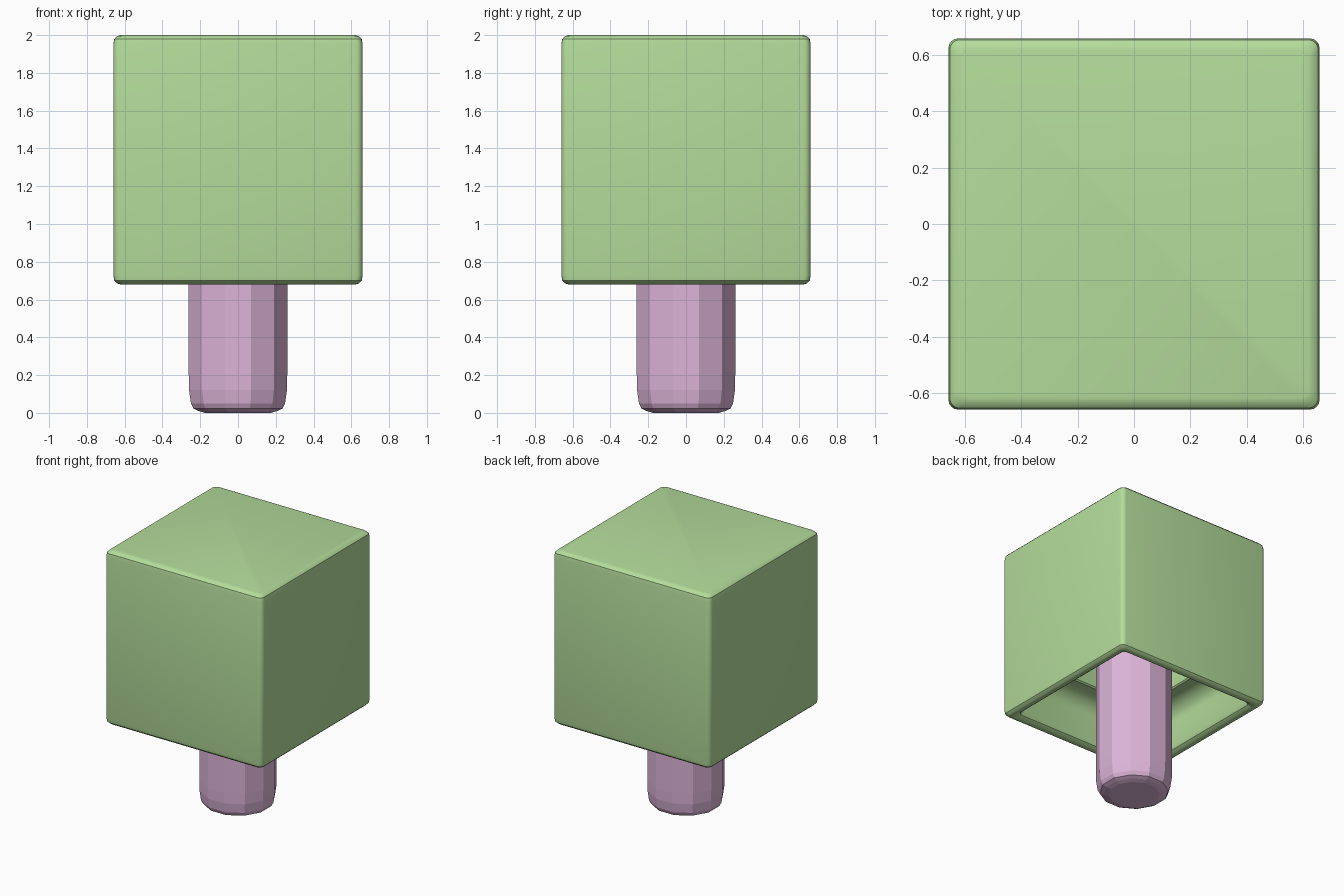
import bpy, bmesh
from math import sin, cos, pi

if "Cube" in bpy.data.objects:
    bpy.data.objects.remove(bpy.data.objects["Cube"])


def square_ring(half, z, r=0.035, seg=4):
    """Rounded square outline at height z."""
    pts = []
    for k in range(4):
        a0 = k * pi / 2
        sx = 1 if k in (0, 3) else -1
        sy = 1 if k in (0, 1) else -1
        for i in range(seg + 1):
            a = a0 + i / seg * pi / 2
            pts.append((sx * (half - r) + r * cos(a), sy * (half - r) + r * sin(a), z))
    return pts


def round_ring(rad, z, n=12):
    """Regular polygon outline with a flat facing the front."""
    return [(rad * cos((i + 0.5) * 2 * pi / n), rad * sin((i + 0.5) * 2 * pi / n), z)
            for i in range(n)]


def loft(name, rings, color, smooth):
    """Skin a list of rings and cap both ends."""
    bm = bmesh.new()
    loops = [[bm.verts.new(p) for p in ring] for ring in rings]
    for a, b in zip(loops, loops[1:]):
        n = len(a)
        for i in range(n):
            bm.faces.new((a[i], a[(i + 1) % n], b[(i + 1) % n], b[i]))
    bm.faces.new(loops[0])
    bm.faces.new(loops[-1])
    bmesh.ops.recalc_face_normals(bm, faces=bm.faces)
    for f in bm.faces:
        f.smooth = smooth
    me = bpy.data.meshes.new(name)
    bm.to_mesh(me)
    bm.free()
    ob = bpy.data.objects.new(name, me)
    bpy.context.collection.objects.link(ob)
    mat = bpy.data.materials.new(name + "_color")
    mat.diffuse_color = color
    mat.use_nodes = True
    mat.node_tree.nodes["Principled BSDF"].inputs["Base Color"].default_value = mat.diffuse_color
    me.materials.append(mat)
    return ob


# Hollow cube crown: outer skin, rounded rim, recess with filleted ledge, inner cavity
outer = [(0.62, 2.0), (0.64, 1.995), (0.655, 1.98), (0.66, 1.95),
         (0.66, 0.73), (0.655, 0.70), (0.64, 0.685), (0.62, 0.68)]
rim = [(0.60, 0.685), (0.58, 0.70), (0.57, 0.73)]
fillet = [(0.45 + 0.12 * cos(i * pi / 16), 0.91 + 0.12 * sin(i * pi / 16)) for i in range(9)]
cavity = [(0.40, 1.03), (0.39, 1.04), (0.39, 1.88)]
crown = loft("cube_crown", [square_ring(h, z) for h, z in outer + rim + fillet + cavity],
             (0.46, 0.72, 0.33, 1), True)
bpy.context.view_layer.objects.active = crown
crown.select_set(True)
bpy.ops.object.shade_smooth_by_angle(angle=0.6)

# Twelve-sided trunk with a rounded foot, running up to the cavity ceiling
trunk_profile = [(0.18, 0.0), (0.215, 0.01), (0.243, 0.022), (0.258, 0.05),
                 (0.268, 0.12), (0.27, 0.2), (0.27, 1.88)]
loft("trunk", [round_ring(r, z) for r, z in trunk_profile], (0.72, 0.46, 0.69, 1), False)
